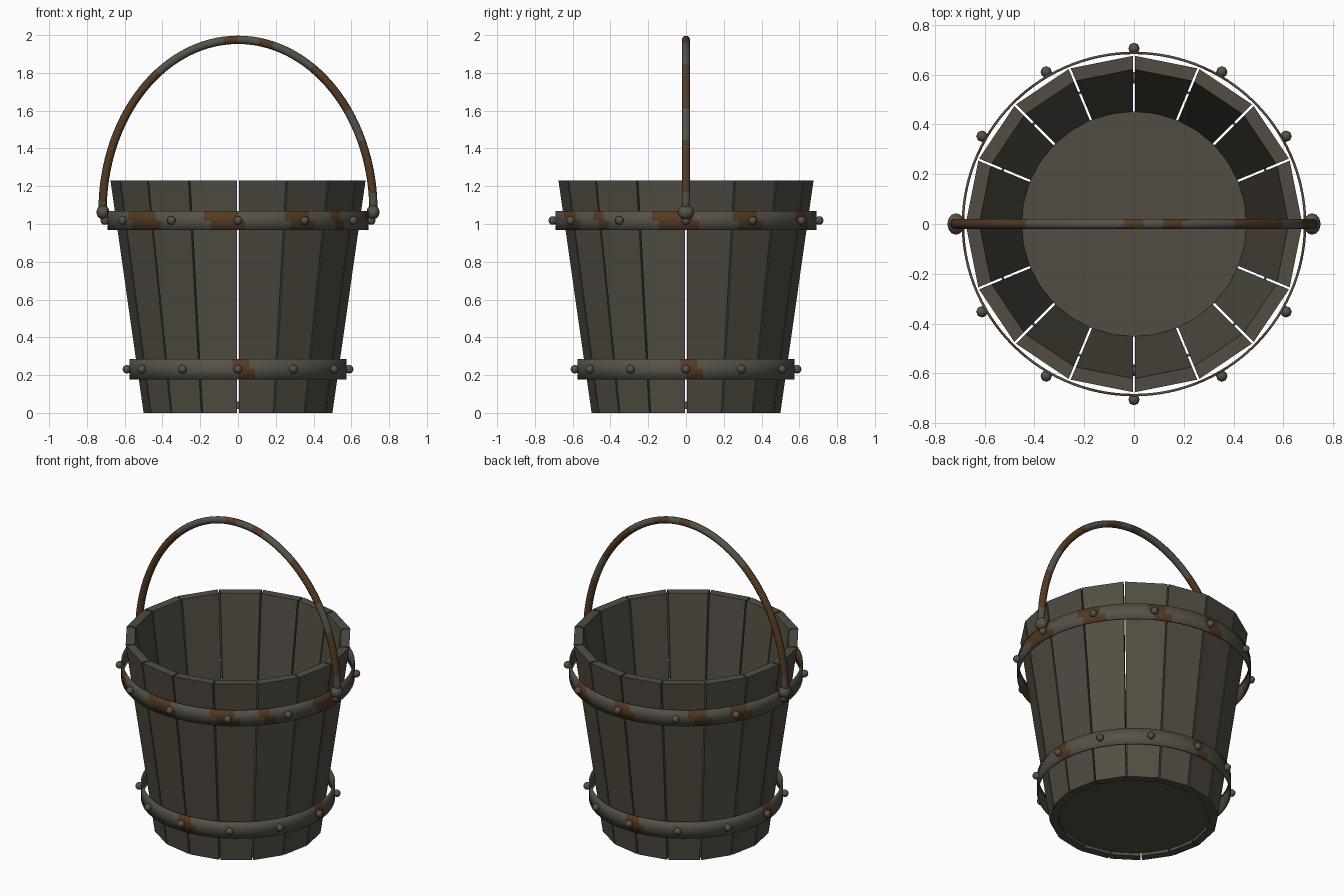
import bpy, bmesh
from math import sin, cos, radians, degrees, atan2, pi
from mathutils import Matrix, Vector

if "Cube" in bpy.data.objects:
    bpy.data.objects.remove(bpy.data.objects["Cube"])


def material(name, colour):
    m = bpy.data.materials.new(name)
    m.use_nodes = True
    m.diffuse_color = (*colour, 1)
    bsdf = m.node_tree.nodes["Principled BSDF"]
    bsdf.inputs["Base Color"].default_value = (*colour, 1)
    bsdf.inputs["Roughness"].default_value = 0.8
    return m


OLIVE = material("olive wood", (0.085, 0.076, 0.055))
BROWN = material("brown wood", (0.08, 0.069, 0.055))
METAL = material("dull iron", (0.092, 0.084, 0.066))
RUST = material("rust", (0.088, 0.041, 0.017))


def finish(name, bm, mats, smooth=False):
    bmesh.ops.recalc_face_normals(bm, faces=bm.faces)
    for f in bm.faces:
        f.smooth = smooth
    mesh = bpy.data.meshes.new(name)
    bm.to_mesh(mesh)
    bm.free()
    for m in mats:
        mesh.materials.append(m)
    ob = bpy.data.objects.new(name, mesh)
    bpy.context.collection.objects.link(ob)
    return ob


def skin(bm, rings, closed):
    """Bridge successive rings of points with quads."""
    vs = [[bm.verts.new(p) for p in ring] for ring in rings]
    n = len(vs[0])
    for i in range(len(vs) if closed else len(vs) - 1):
        a, b = vs[i], vs[(i + 1) % len(vs)]
        for j in range(n):
            bm.faces.new((a[j], a[(j + 1) % n], b[(j + 1) % n], b[j]))
    if not closed:
        bm.faces.new(vs[0])
        bm.faces.new(vs[-1])


def within(angle, patches):
    return any((angle - a) % 360 <= b - a for a, b in patches)


# Tapered staves with narrow see-through gaps
COUNT, GAP, HEIGHT = 16, 0.009, 1.23
OUTER, INNER = (0.5, 0.675), (0.45, 0.62)
for i in range(COUNT):
    bm = bmesh.new()
    bmesh.ops.create_cube(bm, size=2)
    for v in bm.verts:
        side, top = round(v.co.x), int(v.co.z > 0)
        r = (OUTER if v.co.y > 0 else INNER)[top]
        a = (i + 0.5 + side / 2) * 2 * pi / COUNT
        shift = -side * GAP / 2
        v.co = (r * cos(a) - shift * sin(a), r * sin(a) + shift * cos(a), top * HEIGHT)
    finish(f"stave_{i + 1}", bm, [BROWN if i % 4 == 0 else OLIVE])

# Round floor
bm = bmesh.new()
bmesh.ops.create_cone(bm, cap_ends=True, segments=32, radius1=0.448, radius2=0.452,
                      depth=0.04, matrix=Matrix.Translation((0, 0, 0.04)))
finish("floor", bm, [OLIVE])


# Iron hoops with rust patches and a ring of rivets
def hoop(name, radius, low, high, patches):
    bm = bmesh.new()
    mid = (low + high) / 2
    section = [(radius, low), (radius, mid), (radius, high),
               (radius - 0.01, high), (radius - 0.01, mid), (radius - 0.01, low)]
    steps = 120
    skin(bm, [[(r * cos(a), r * sin(a), z) for r, z in section]
              for a in (k * 2 * pi / steps for k in range(steps))], True)
    for f in bm.faces:
        c = f.calc_center_median()
        slant = 2 if c.z > mid else -1
        f.material_index = int(within(degrees(atan2(c.y, c.x)) + slant, patches))
    finish(name, bm, [METAL, RUST], True)

    bm = bmesh.new()
    for k in range(12):
        a = k * pi / 6
        spot = Vector(((radius + 0.013) * cos(a), (radius + 0.013) * sin(a), mid))
        bmesh.ops.create_uvsphere(bm, u_segments=8, v_segments=6, radius=0.023,
                                  matrix=Matrix.Translation(spot))
    finish(name + "_rivets", bm, [METAL], True)


hoop("upper_hoop", 0.692, 0.967, 1.07,
     [(216, 234), (258, 273), (292, 305), (316, 323), (348, 366), (22, 36),
      (60, 69), (88, 98), (128, 138), (148, 157), (178, 190)])
hoop("lower_hoop", 0.575, 0.178, 0.285, [(k, k + 8) for k in range(0, 360, 90)])

# Arched handle
SPAN, RISE, PIVOT, THICK = 0.717, 0.905, 1.07, 0.022
bm = bmesh.new()
rings = []
for k in range(61):
    a = k * pi / 60
    centre = Vector((SPAN * cos(a), 0, PIVOT + RISE * sin(a)))
    out = Vector((RISE * cos(a), 0, SPAN * sin(a))).normalized()
    rings.append([centre + THICK * (out * cos(b) + Vector((0, 1, 0)) * sin(b))
                  for b in (j * pi / 5 for j in range(10))])
skin(bm, rings, False)
for f in bm.faces:
    c = f.calc_center_median()
    along = degrees(atan2((c.z - PIVOT) / RISE, c.x / SPAN))
    f.material_index = int(within(along + 60 * c.y, [
        (6, 24), (36, 57), (74, 81), (88, 94), (126, 176)]))
finish("handle", bm, [METAL, RUST], True)

# Rounded handle ends
for side, label in ((1, "left"), (-1, "right")):
    bm = bmesh.new()
    bmesh.ops.create_uvsphere(
        bm, u_segments=12, v_segments=8, radius=0.043,
        matrix=Matrix.Translation((side * 0.715, 0, 1.063)) @ Matrix.Diagonal((0.8, 1, 0.9, 1)))
    finish(f"{label}_handle_end", bm, [METAL], True)
